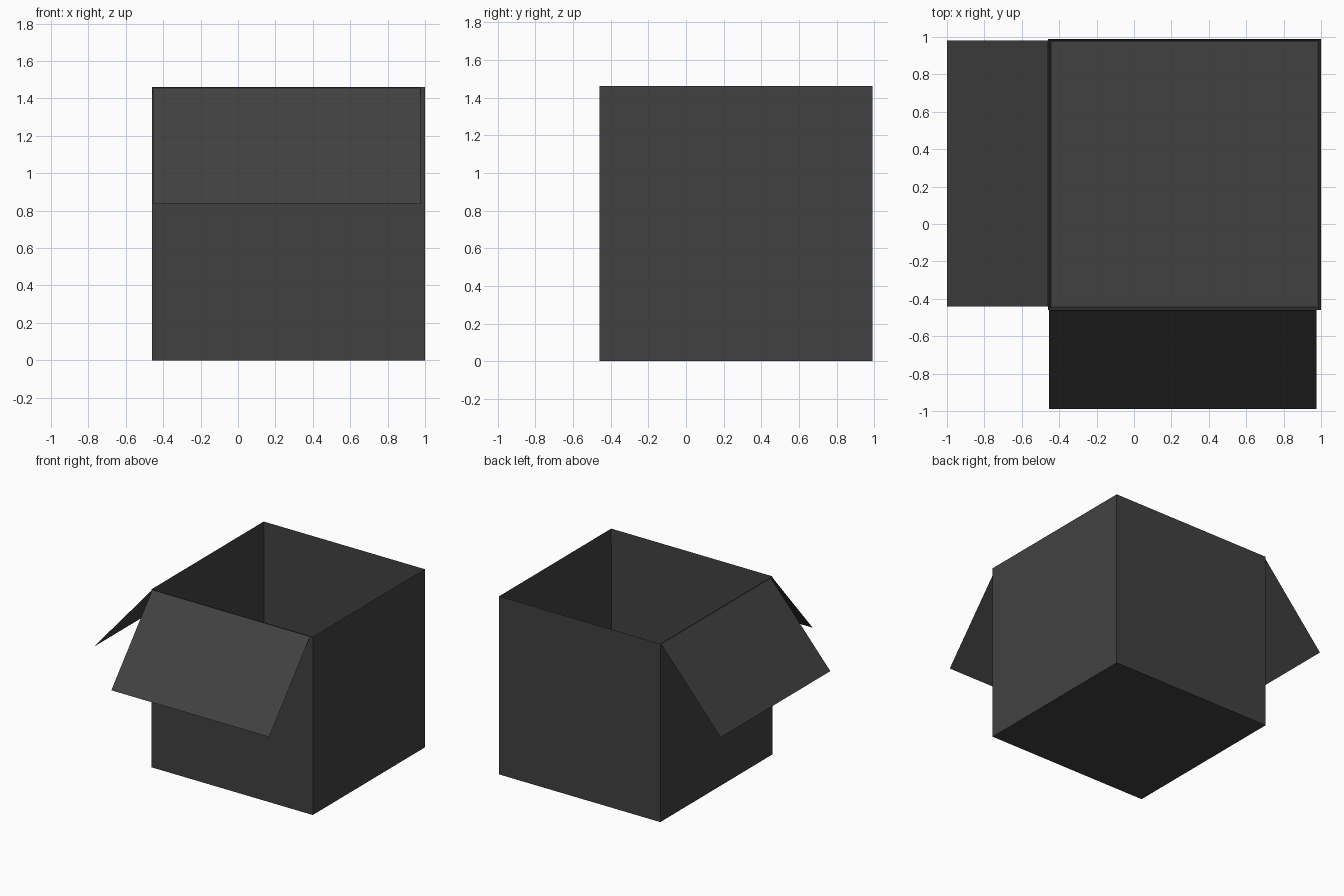
import bpy, bmesh

# Remove the default cube
cube = bpy.data.objects.get("Cube")
if cube:
    bpy.data.objects.remove(cube, do_unlink=True)

# One flat dark grey for the whole carton
grey = bpy.data.materials.new("dark_grey")
grey.use_nodes = True
colour = (0.053, 0.053, 0.053, 1)
grey.diffuse_color = colour
grey.node_tree.nodes["Principled BSDF"].inputs["Base Color"].default_value = colour

LOW, RIGHT, BACK, TOP, WALL = -0.46, 1.0, 0.99, 1.46, 0.015


def finish(name, bm):
    mesh = bpy.data.meshes.new(name)
    bm.to_mesh(mesh)
    bm.free()
    mesh.materials.append(grey)
    obj = bpy.data.objects.new(name, mesh)
    bpy.context.collection.objects.link(obj)
    return obj


def flap(name, corners):
    bm = bmesh.new()
    bm.faces.new([bm.verts.new(c) for c in corners])
    return finish(name, bm)


# Open box: a cube whose top is inset to form the rim, then pushed down
bm = bmesh.new()
bmesh.ops.create_cube(bm, size=1)
for v in bm.verts:
    v.co.x = RIGHT if v.co.x > 0 else LOW
    v.co.y = BACK if v.co.y > 0 else LOW
    v.co.z = TOP if v.co.z > 0 else 0
bm.normal_update()
top = max(bm.faces, key=lambda f: f.calc_center_median().z)
bmesh.ops.inset_region(bm, faces=[top], thickness=WALL, use_even_offset=True)
for v in top.verts:
    v.co.z = WALL
finish("box", bm)

# Paper-thin flaps folded outwards from the front and one side
HINGE, DROP = TOP - 0.005, 0.835
flap("front_flap", [(-0.455, LOW, HINGE), (-0.455, -0.99, DROP),
                    (0.975, -0.99, DROP), (0.975, LOW, HINGE)])
flap("right_flap", [(LOW, 0.98, HINGE), (-1.0, 0.98, DROP),
                    (-1.0, -0.44, DROP), (LOW, -0.44, HINGE)])
